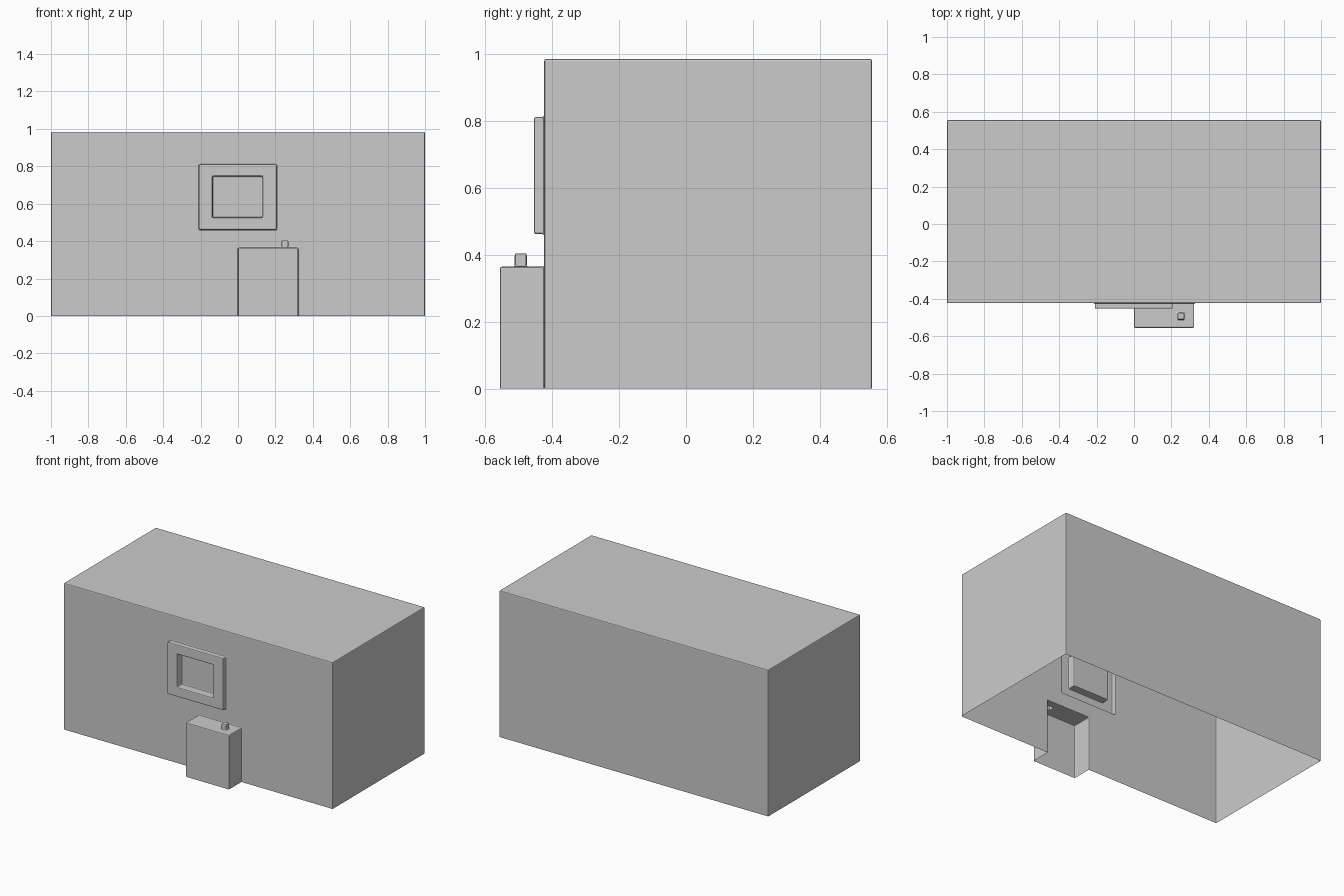
import bpy, bmesh
from mathutils import Vector

if "Cube" in bpy.data.objects:
    bpy.data.objects.remove(bpy.data.objects["Cube"])

bm = bmesh.new()
FRONT, BACK = -0.423, 0.555
# wall grid lines: window frame, pane, cabinet and pipe edges
xs = [-1, -0.209, -0.136, 0, 0.132, 0.207, 0.233, 0.269, 0.322, 1]
zs = [0, 0.364, 0.461, 0.526, 0.747, 0.811, 0.984]


def pick(lo, hi):
    """Faces whose centre lies within the given box."""
    inside = lambda c: all(lo[i] <= c[i] <= hi[i] for i in range(3))
    return [f for f in bm.faces if inside(f.calc_center_median())]


def push(faces, offset):
    """Extrude a connected group of faces and return the moved faces."""
    res = bmesh.ops.extrude_face_region(bm, geom=faces)['geom']
    old = [f for f in faces if f.is_valid]
    if old:
        bmesh.ops.delete(bm, geom=old, context='FACES')
    bmesh.ops.translate(bm, vec=Vector(offset),
                        verts=[v for v in res if isinstance(v, bmesh.types.BMVert)])
    return [f for f in res if isinstance(f, bmesh.types.BMFace)]


# front wall sheet, extruded back into the main body
rows = [[bm.verts.new((x, FRONT, z)) for x in xs] for z in zs]
for a, b in zip(rows, rows[1:]):
    for i in range(len(xs) - 1):
        bm.faces.new((a[i], a[i + 1], b[i + 1], b[i]))
res = bmesh.ops.extrude_face_region(bm, geom=bm.faces[:], use_keep_orig=True)['geom']
bmesh.ops.translate(bm, vec=(0, BACK - FRONT, 0),
                    verts=[v for v in res if isinstance(v, bmesh.types.BMVert)])
bmesh.ops.recalc_face_normals(bm, faces=bm.faces[:])

e = 0.001
# window frame and recessed pane
push(pick((-0.209, FRONT - e, 0.461), (0.207, FRONT + e, 0.811)), (0, -0.03, 0))
push(pick((-0.136, -0.46, 0.526), (0.132, -0.45, 0.747)), (0, 0.05, 0))

# cabinet against the wall
push(pick((0, FRONT - e, 0), (0.322, FRONT + e, 0.364)), (0, -0.555 - FRONT, 0))

# short pipe on the cabinet top
for y in (-0.511, -0.475):
    bmesh.ops.bisect_plane(bm, geom=bm.verts[:] + bm.edges[:] + bm.faces[:],
                           plane_co=(0, y, 0), plane_no=(0, 1, 0))
push(pick((0.233, -0.511, 0.363), (0.269, -0.475, 0.365)), (0, 0, 0.04))

# open underside
bmesh.ops.delete(bm, geom=pick((-2, -2, -e), (2, 2, e)), context='FACES')
bmesh.ops.recalc_face_normals(bm, faces=bm.faces[:])

mesh = bpy.data.meshes.new("building_shell")
bm.to_mesh(mesh)
bm.free()
shell = bpy.data.objects.new("building_shell", mesh)
bpy.context.collection.objects.link(shell)

# softened edges everywhere
bevel = shell.modifiers.new("edge_bevel", 'BEVEL')
bevel.width = 0.006
bevel.segments = 2
bevel.limit_method = 'ANGLE'
